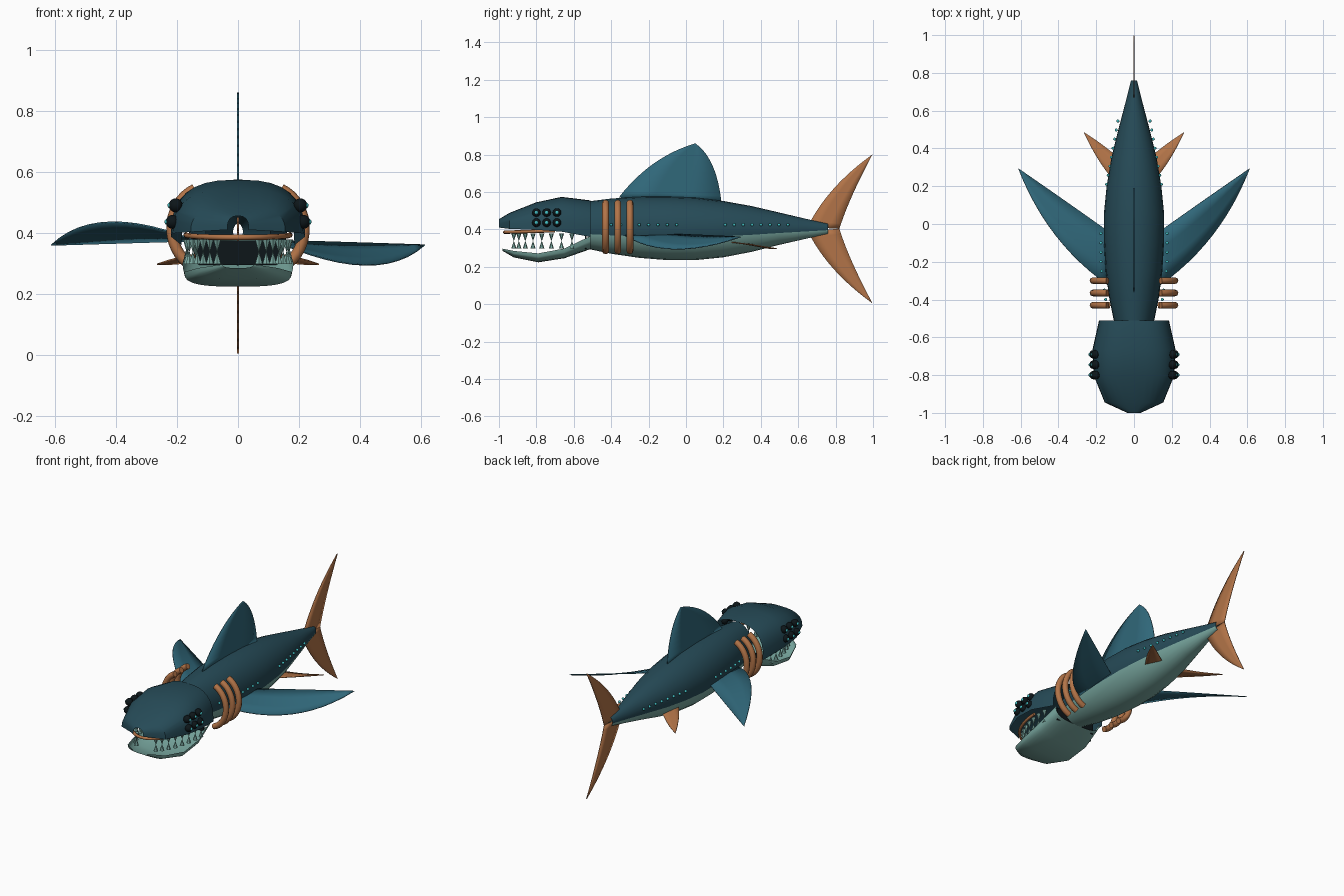
import bpy, bmesh, math
from mathutils import Vector

if "Cube" in bpy.data.objects:
    bpy.data.objects.remove(bpy.data.objects["Cube"])


def material(name, r, g, b):
    m = bpy.data.materials.new(name)
    m.use_nodes = True
    m.diffuse_color = (r, g, b, 1)
    bsdf = m.node_tree.nodes["Principled BSDF"]
    bsdf.inputs["Base Color"].default_value = (r, g, b, 1)
    bsdf.inputs["Roughness"].default_value = 0.7
    return m


DARK = material("deep teal", 0.019, 0.069, 0.095)
FIN = material("fin teal", 0.03, 0.138, 0.195)
PALE = material("pale teal", 0.19, 0.39, 0.35)
COPPER = material("copper", 0.45, 0.175, 0.065)
BLACK = material("near black", 0.004, 0.008, 0.01)
GLOW = material("glowing cyan", 0.06, 0.55, 0.58)


def finish(name, bm, *mats):
    mesh = bpy.data.meshes.new(name)
    bm.to_mesh(mesh)
    bm.free()
    for m in mats:
        mesh.materials.append(m)
    ob = bpy.data.objects.new(name, mesh)
    bpy.context.collection.objects.link(ob)
    bpy.ops.object.select_all(action="DESELECT")
    ob.select_set(True)
    bpy.context.view_layer.objects.active = ob
    bpy.ops.object.shade_smooth_by_angle(angle=math.radians(35))
    return ob


def loft(name, sections, start, end, steps, power, *mats, belly=None):
    """Open shell through sections (y, half width, middle z, up, down)."""
    bm = bmesh.new()
    rings = []
    for y, w, mid, up, down in sections:
        ring = []
        for i in range(steps + 1):
            a = math.radians(start + (end - start) * i / steps)
            c, s = math.cos(a), math.sin(a)
            x = math.copysign(abs(c) ** power, c) * w
            z = math.copysign(abs(s) ** power, s) * (up if s > 0 else down)
            ring.append(bm.verts.new((x, y, mid + z)))
        rings.append(ring)
    for r, q in zip(rings, rings[1:]):
        for i in range(steps):
            f = bm.faces.new((r[i], r[i + 1], q[i + 1], q[i]))
            a = start + (end - start) * (i + 0.5) / steps
            if belly and math.sin(math.radians(a)) < belly:
                f.material_index = 1
    bmesh.ops.remove_doubles(bm, verts=bm.verts, dist=0.0005)
    bmesh.ops.recalc_face_normals(bm, faces=bm.faces)
    return finish(name, bm, *mats)


def bezier(a, b, c, t):
    a, b, c = Vector(a), Vector(b), Vector(c)
    return a * (1 - t) ** 2 + b * 2 * t * (1 - t) + c * t * t


def blade(name, lead, trail, mat, thick=0.005, steps=12):
    """Thin fin between two curved edges that meet at the tip."""
    bm = bmesh.new()
    rows = []
    for i in range(steps + 1):
        t = i / steps
        p, q = bezier(*lead, t), bezier(*trail, t)
        rows.append([bm.verts.new(p.lerp(q, k / 3)) for k in range(4)])
    for r, q in zip(rows, rows[1:]):
        for k in range(3):
            bm.faces.new((r[k], r[k + 1], q[k + 1], q[k]))
    bmesh.ops.remove_doubles(bm, verts=bm.verts, dist=0.0005)
    ob = finish(name, bm, mat)
    mod = ob.modifiers.new("thickness", "SOLIDIFY")
    mod.thickness, mod.offset = thick, 0


def tube(name, points, radius, mat):
    cu = bpy.data.curves.new(name, "CURVE")
    cu.dimensions = "3D"
    cu.bevel_depth, cu.bevel_resolution = radius, 2
    cu.use_fill_caps = True
    sp = cu.splines.new("POLY")
    sp.points.add(len(points) - 1)
    for p, co in zip(sp.points, points):
        p.co = (*co, 1)
    sp.use_smooth = True
    cu.materials.append(mat)
    ob = bpy.data.objects.new(name, cu)
    bpy.context.collection.objects.link(ob)


def ball(bm, co, r):
    m = bmesh.ops.create_uvsphere(bm, u_segments=12, v_segments=8, radius=r)
    bmesh.ops.translate(bm, verts=m["verts"], vec=co)


# Body: open tapering tube with a pale belly
body = []
for y, w, top, bottom in [
        (-0.52, 0.105, 0.55, 0.295), (-0.4, 0.13, 0.565, 0.27), (-0.25, 0.15, 0.575, 0.248),
        (-0.1, 0.159, 0.576, 0.236), (0.05, 0.16, 0.57, 0.236), (0.2, 0.145, 0.552, 0.251),
        (0.35, 0.12, 0.525, 0.28), (0.5, 0.083, 0.49, 0.318), (0.64, 0.046, 0.457, 0.35),
        (0.76, 0.016, 0.43, 0.377)]:
    body.append((y, w, 0.403, top - 0.403, 0.403 - bottom))
loft("body", body, -90, 270, 24, 1, DARK, PALE, belly=-0.2)

# Head: domed upper shell, open beneath
loft("head", [
    (-1.0, 0.035, 0.41, 0.045, 0), (-0.945, 0.155, 0.403, 0.085, 0),
    (-0.8, 0.214, 0.398, 0.147, 0), (-0.665, 0.22, 0.388, 0.186, 0),
    (-0.51, 0.185, 0.36, 0.195, 0)], 0, 180, 16, 0.75, DARK)

# Lower jaw: shallow pale scoop
loft("lower_jaw", [
    (-0.98, 0.05, 0.297, 0, 0.012), (-0.92, 0.13, 0.285, 0, 0.035),
    (-0.79, 0.176, 0.272, 0, 0.048), (-0.65, 0.182, 0.298, 0, 0.052),
    (-0.51, 0.165, 0.365, 0, 0.07)], 180, 360, 14, 0.65, PALE)

# Dark throat plate behind the mouth
bm = bmesh.new()
bmesh.ops.create_cube(bm, size=1)
bmesh.ops.scale(bm, verts=bm.verts, vec=(0.27, 0.008, 0.08))
bmesh.ops.translate(bm, verts=bm.verts, vec=(0, -0.535, 0.335))
finish("throat", bm, BLACK)

# Copper lip around the upper mouth
lip = []
for i in range(21):
    a = math.pi * i / 20
    lip.append((0.17 * math.cos(a), -0.7 - 0.27 * math.sin(a), 0.393 - 0.008 * math.sin(a)))
tube("upper_lip", lip, 0.009, COPPER)

# Teeth: facing rows along each side of the mouth
bm = bmesh.new()
for side in (-1, 1):
    for i in range(8):
        a = math.radians(66 * i / 7)
        x, y = side * 0.168 * math.cos(a), -0.61 - 0.34 * math.sin(a)
        for z, base, tip in ((0.357, 0, 0.014), (0.319, 0.014, 0)):
            cone = bmesh.ops.create_cone(bm, cap_ends=True, segments=6,
                                         radius1=base, radius2=tip, depth=0.042)
            bmesh.ops.translate(bm, verts=cone["verts"], vec=(x, y, z))
finish("teeth", bm, PALE)

# Eyes: two rows of three on each side, with glowing pupils
eyes, pupils = bmesh.new(), bmesh.new()
for side in (-1, 1):
    for y in (-0.8, -0.745, -0.69):
        for x, z in ((0.204, 0.49), (0.214, 0.436)):
            ball(eyes, (side * x, y, z), 0.023)
            ball(pupils, (side * (x + 0.017), y, z), 0.01)
finish("eyes", eyes, BLACK)
finish("pupils", pupils, GLOW)

# Glowing dots in two runs along each flank
dots = bmesh.new()
for side in (-1, 1):
    for i in range(8):
        t = i / 7
        ball(dots, (side * (0.15 + 0.025 * min(1, t * 2)), -0.4 + 0.35 * t, 0.425), 0.008)
        ball(dots, (side * (0.145 - 0.06 * t), 0.21 + 0.335 * t, 0.425), 0.008)
finish("flank_lights", dots, GLOW)

# Gill arches
for side, label in ((-1, "right"), (1, "left")):
    for n, y in enumerate((-0.43, -0.365, -0.3)):
        arc = []
        for i in range(17):
            a = math.radians(-72 + 140 * i / 16)
            arc.append((side * (0.095 + 0.122 * math.cos(a)), y, 0.415 + 0.138 * math.sin(a)))
        tube(f"{label}_gill_{n + 1}", arc, 0.018, COPPER)

# Dorsal fin
blade("dorsal_fin", [(0, -0.36, 0.57), (0, -0.19, 0.79), (0, 0.05, 0.86)],
      [(0, 0.19, 0.54), (0, 0.165, 0.78), (0, 0.05, 0.86)], FIN)

# Tail fin lobes
for s, label in ((1, "upper"), (-1, "lower")):
    tip = (0, 0.997, 0.403 + s * 0.398)
    blade(f"{label}_tail_fin",
          [(0, 0.65, 0.403 + s * 0.01), (0, 0.755, 0.403 + s * 0.225), tip],
          [(0, 0.82, 0.403), (0, 0.87, 0.403 + s * 0.16), tip], COPPER)

# Side fins: the pectoral pair tilts opposite ways
for s, label in ((-1, "right"), (1, "left")):
    tip = (s * 0.612, 0.293, 0.36)
    blade(f"{label}_pectoral_fin",
          [(s * 0.13, -0.33, 0.37), (s * 0.46, -0.1, 0.365 - s * 0.14), tip],
          [(s * 0.12, -0.05, 0.375), (s * 0.36, 0.12, 0.368), tip], FIN)
    tip = (s * 0.265, 0.485, 0.297)
    blade(f"{label}_pelvic_fin",
          [(s * 0.09, 0.21, 0.335), (s * 0.19, 0.32, 0.325), tip],
          [(s * 0.07, 0.34, 0.325), (s * 0.16, 0.42, 0.295), tip], COPPER)
